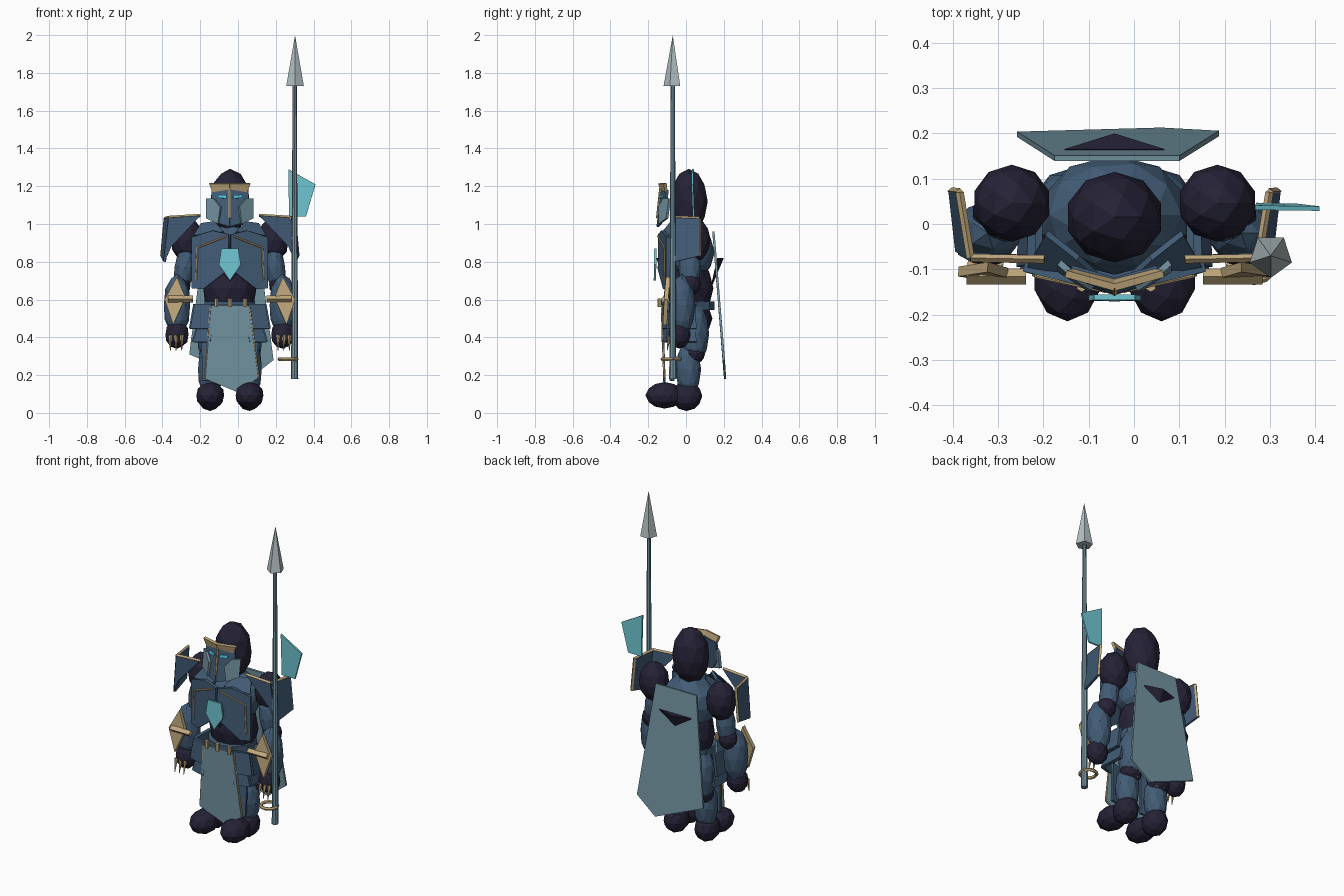
import bpy, bmesh, math
from mathutils import Vector, Matrix

if "Cube" in bpy.data.objects:
    bpy.data.objects.remove(bpy.data.objects["Cube"])

CX = -0.043  # the figure's own mirror line (the spear offsets it)


def material(name, r, g, b):
    lin = [((c / 255 + 0.055) / 1.055) ** 2.4 for c in (r, g, b)]
    m = bpy.data.materials.new(name)
    m.diffuse_color = (*lin, 1)
    m.use_nodes = True
    m.node_tree.nodes["Principled BSDF"].inputs["Base Color"].default_value = m.diffuse_color
    return m


DARK = material("dark_cloth", 37, 34, 54)
BLUE = material("blue_armour", 66, 92, 118)
STEEL = material("pale_steel", 116, 149, 162)
TAN = material("tan_trim", 192, 168, 124)
CYAN = material("cyan_gem", 112, 198, 210)
EYE = material("eye_glow", 90, 205, 240)
SILVER = material("silver_blade", 178, 192, 194)


def finish(name, bm, mat):
    bmesh.ops.recalc_face_normals(bm, faces=bm.faces)
    me = bpy.data.meshes.new(name)
    bm.to_mesh(me)
    bm.free()
    me.materials.append(mat)
    ob = bpy.data.objects.new(name, me)
    bpy.context.collection.objects.link(ob)
    return ob


def ball(name, loc, r, mat, tilt=0):
    bm = bmesh.new()
    bmesh.ops.create_icosphere(bm, subdivisions=2, radius=1)
    m = Matrix.Translation(loc) @ Matrix.Rotation(tilt, 4, 'Y') @ Matrix.Diagonal((*r, 1))
    bmesh.ops.transform(bm, matrix=m, verts=bm.verts)
    return finish(name, bm, mat)


def plate(name, pts, t, mat):
    """Polygon through 3D points, thickened by t about its middle."""
    pts = [Vector(p) for p in pts]
    n = sum((a.cross(b) for a, b in zip(pts, pts[1:] + pts[:1])), Vector()).normalized()
    bm = bmesh.new()
    a = [bm.verts.new(p + n * t / 2) for p in pts]
    b = [bm.verts.new(p - n * t / 2) for p in pts]
    bm.faces.new(a)
    bm.faces.new(b[::-1])
    for i in range(len(pts)):
        j = (i + 1) % len(pts)
        bm.faces.new((a[i], b[i], b[j], a[j]))
    return finish(name, bm, mat)


def rod(name, p, q, r1, mat, r2=None, sides=6):
    p, q = Vector(p), Vector(q)
    d = q - p
    bm = bmesh.new()
    bmesh.ops.create_cone(bm, cap_ends=True, segments=sides, radius1=r1,
                          radius2=r1 if r2 is None else r2, depth=d.length)
    m = Matrix.Translation((p + q) / 2) @ d.to_track_quat('Z', 'Y').to_matrix().to_4x4()
    bmesh.ops.transform(bm, matrix=m, verts=bm.verts)
    return finish(name, bm, mat)


def emblem(name, y_in, y_out, y_tip, z_top, z_tip):
    """Three-sided pyramid pointing down."""
    bm = bmesh.new()
    v = [bm.verts.new(p) for p in ((CX - .112, y_in, z_top), (CX + .112, y_in, z_top),
                                   (CX, y_out, z_top), (CX, y_tip, z_tip))]
    for f in ((0, 1, 2), (0, 1, 3), (1, 2, 3), (2, 0, 3)):
        bm.faces.new([v[i] for i in f])
    return finish(name, bm, DARK)


# Head and torso
ball("hood", (CX, .015, 1.12), (.108, .1, .172), DARK)
ball("chest", (CX, .02, .85), (.168, .132, .155), BLUE)
ball("abdomen", (CX, .02, .66), (.148, .125, .17), DARK)
ball("hips", (CX, .03, .5), (.15, .11, .11), DARK)
rod("belt", (CX, .01, .545), (CX, .01, .59), .14, BLUE, sides=10)

# Face mask
plate("brow_left", [(CX, -.13, 1.185), (CX, -.14, 1.215), (CX - .108, -.11, 1.215),
                    (CX - .09, -.105, 1.17)], .016, TAN)
plate("brow_right", [(CX, -.13, 1.185), (CX, -.14, 1.215), (CX + .108, -.11, 1.215),
                     (CX + .09, -.105, 1.17)], .016, TAN)
rod("nose_ridge", (CX, -.135, 1.19), (CX, -.152, 1.03), .007, TAN)

# Front emblem, gem and studs
emblem("chest_emblem", -.12, -.157, -.12, .82, .695)
plate("chest_gem", [(CX - .045, -.162, .87), (CX + .045, -.162, .87), (CX + .058, -.163, .785),
                    (CX, -.165, .7), (CX - .058, -.163, .785)], .012, CYAN)
for dx in (-.072, 0, .08):
    rod("belt_stud", (CX + dx, -.138, .56), (CX + dx, -.138, .605), .012, TAN)

# Front tabard with trimmed edges
plate("tabard", [(CX - .1, -.128, .57), (CX + .1, -.128, .57), (CX + .15, -.115, .185),
                 (CX + .04, -.112, .11), (CX - .13, -.115, .18)], .012, STEEL)
rod("tabard_trim", (CX - .103, -.126, .56), (CX - .133, -.113, .18), .005, TAN)
rod("tabard_trim", (CX + .103, -.126, .56), (CX + .153, -.113, .185), .005, TAN)

# Cape and its emblem
plate("cape", [(-.175, .145, .96), (.1, .145, .96), (.188, .2, .28), (.06, .207, .18),
               (-.258, .198, .31)], .012, STEEL)
emblem("cape_emblem", .165, .2, .125, .82, .64)

# Mirrored parts
for s, side in ((-1, "left"), (1, "right")):
    def P(dx, y, z):
        return (CX + s * dx, y, z)

    # Mask half, cheek and eye
    plate("mask_" + side, [P(0, -.125, 1.185), P(.095, -.098, 1.18), P(.098, -.11, 1.07),
                           P(.05, -.135, 1.0), P(0, -.15, .985)], .014, BLUE)
    plate("cheek_" + side, [P(.122, -.085, 1.135), P(.122, -.1, 1.03), P(.06, -.14, 1.0),
                            P(.048, -.142, 1.09), P(.085, -.118, 1.135)], .014, STEEL)
    plate("eye_" + side, [P(.018, -.139, 1.152), P(.062, -.126, 1.155), P(.062, -.128, 1.138),
                          P(.018, -.141, 1.135)], .008, EYE)

    # Chest plate, collar and trim
    plate("chest_plate_" + side, [P(.004, -.138, .945), P(.09, -.122, .965), P(.2, -.095, .93),
                                  P(.2, -.095, .66), P(.14, -.112, .655), P(.004, -.14, .76)], .02, BLUE)
    plate("collar_" + side, [P(.03, -.12, .955), P(.19, -.09, .935), P(.15, -.02, 1.0),
                             P(.08, -.075, 1.01)], .016, BLUE)
    trim = [P(.02, -.148, .935), P(.172, -.115, .875), P(.178, -.112, .7)]
    for a, b in zip(trim, trim[1:]):
        rod("chest_trim_" + side, a, b, .005, TAN)

    # Shoulder with folded guard and rim
    ball("shoulder_" + side, P(.227, .046, .915), (.087, .085, .118), DARK)
    A, B, C, D = P(.155, -.078, 1.045), P(.318, -.075, 1.035), P(.36, .072, .83), P(.345, -.06, .8)
    E = P(.342, .07, 1.03)
    plate("shoulder_guard_front_" + side, [A, B, D, P(.31, -.07, .88)], .016, BLUE)
    plate("shoulder_guard_side_" + side, [B, E, C, D], .014, BLUE)
    for a, b in ((A, B), (B, E), (E, C)):
        rod("shoulder_rim_" + side, a, b, .009, TAN, sides=4)

    # Arm, hand and claws
    ball("upper_arm_" + side, P(.24, .02, .77), (.055, .06, .13), BLUE, -s * .15)
    ball("elbow_" + side, P(.26, .02, .68), (.055, .06, .06), DARK)
    ball("forearm_" + side, P(.28, -.02, .57), (.073, .07, .165), BLUE)
    ball("hand_" + side, P(.28, -.035, .415), (.064, .06, .075), DARK)
    for dx in (.255, .285, .315):
        rod("claw_" + side, P(dx, -.085, .41), P(dx, -.1, .33), .011, TAN, .002, 5)
    plate("bracer_" + side, [P(.28, -.095, .72), P(.345, -.105, .6), P(.3, -.112, .465),
                             P(.235, -.108, .61)], .022, TAN)
    rod("bracer_bar_" + side, P(.195, -.116, .603), P(.327, -.116, .603), .018, TAN, sides=4)

    # Hip plates, two tiers wrapping round the side
    for z1, z2, w in ((.575, .445, .2), (.455, .375, .185)):
        plate("hip_plate_front_" + side, [P(.09, -.118, z1), P(w - .015, -.09, z1),
                                          P(w + .008, -.095, z2), P(.1, -.122, z2)], .018, BLUE)
        plate("hip_plate_side_" + side, [P(w - .015, -.09, z1), P(w - .02, .05, z1),
                                         P(w, .055, z2), P(w + .008, -.095, z2)], .018, BLUE)

    # Leg and boot
    ball("thigh_" + side, P(.095, .045, .42), (.082, .078, .17), BLUE)
    ball("knee_" + side, P(.1, .04, .315), (.066, .062, .06), DARK)
    ball("shin_" + side, P(.102, .012, .23), (.07, .068, .15), BLUE)
    plate("shin_guard_" + side, [P(.06, -.07, .4), P(.15, -.06, .4), P(.145, -.07, .17),
                                 P(.07, -.08, .17)], .016, BLUE)
    ball("heel_" + side, P(.104, .003, .09), (.07, .083, .08), DARK)
    ball("toe_" + side, P(.104, -.113, .093), (.077, .102, .07), DARK)

# Spear with blade, hanging ring and pennant
rod("spear_shaft", (.3, -.07, .18), (.3, -.07, 1.74), .019, STEEL, .011, 8)
rod("spear_blade", (.302, -.07, 1.73), (.302, -.07, 2.0), .049, SILVER, 0, 5)
bpy.ops.mesh.primitive_torus_add(location=(.265, -.078, .285), major_radius=.047, minor_radius=.01,
                                 major_segments=12, minor_segments=5)
ring = bpy.context.object
ring.name = "spear_ring"
ring.data.materials.append(TAN)
plate("pennant", [(.267, .036, 1.29), (.41, .034, 1.21), (.36, .04, 1.04), (.27, .042, 1.04)], .01, CYAN)
